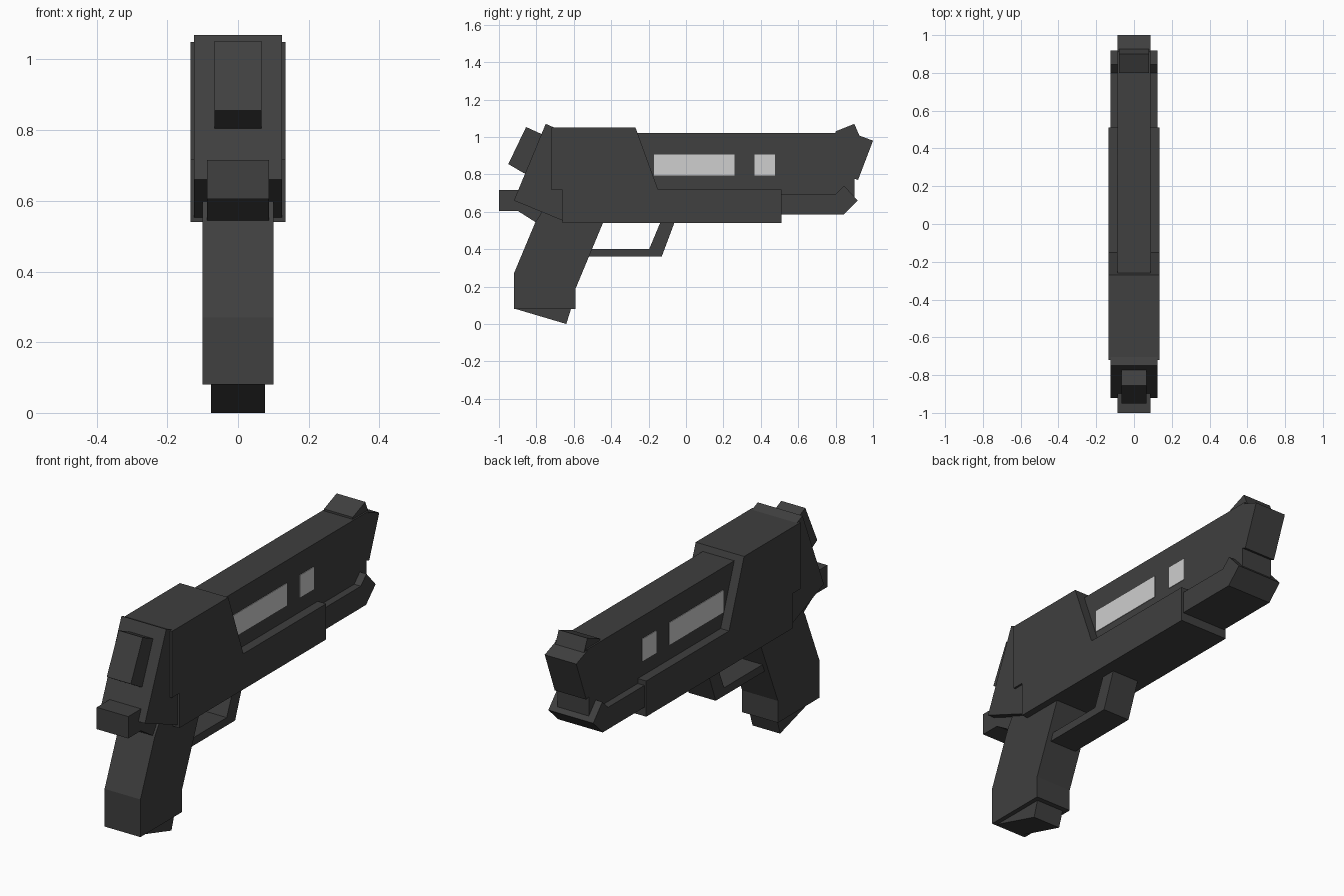
import bpy
import bmesh


def material(name, rgb):
    m = bpy.data.materials.new(name)
    m.diffuse_color = (*rgb, 1)
    return m


DARK = material("dark_grey", (0.05, 0.05, 0.05))
PALE = material("pale_grey", (0.62, 0.62, 0.62))


def extrude(name, profile, x0, x1, mat=DARK):
    """Extrude a (y, z) side profile across the width from x0 to x1."""
    bm = bmesh.new()
    face = bm.faces.new([bm.verts.new((x0, y, z)) for y, z in profile])
    out = bmesh.ops.extrude_face_region(bm, geom=[face])
    verts = [v for v in out["geom"] if isinstance(v, bmesh.types.BMVert)]
    bmesh.ops.translate(bm, vec=(x1 - x0, 0, 0), verts=verts)
    bmesh.ops.recalc_face_normals(bm, faces=bm.faces)
    mesh = bpy.data.meshes.new(name)
    bm.to_mesh(mesh)
    bm.free()
    mesh.materials.append(mat)
    obj = bpy.data.objects.new(name, mesh)
    bpy.context.collection.objects.link(obj)
    return obj


# Name, half width, side profile
parts = [
    # main shell, with the stepped lower rail
    ("body_shell", 0.135, [(-0.72, 1.05), (-0.27, 1.05), (-0.15, 0.72), (0.51, 0.72),
                           (0.51, 0.54), (-0.66, 0.54), (-0.66, 0.715), (-0.72, 0.715)]),
    # slanted block closing the back
    ("rear_block", 0.125, [(-0.75, 1.07), (-0.705, 1.05), (-0.60, 0.80),
                           (-0.64, 0.545), (-0.92, 0.66)]),
    # long narrow slide
    ("slide", 0.088, [(-0.30, 1.02), (0.915, 1.02), (0.90, 0.97), (0.90, 0.65), (-0.30, 0.65)]),
    # tilted muzzle block
    ("muzzle", 0.088, [(0.90, 1.015), (0.92, 1.01), (1.0, 0.98), (0.92, 0.77), (0.86, 0.79)]),
    ("front_sight", 0.08, [(0.80, 1.01), (0.80, 1.03), (0.90, 1.07), (0.93, 1.0)]),
    # chamfered nose under the slide
    ("lower_nose", 0.125, [(0.45, 0.695), (0.80, 0.695), (0.845, 0.74), (0.918, 0.66),
                           (0.842, 0.585), (0.45, 0.585)]),
    # small slanted plate on the back
    ("back_plate", 0.067, [(-0.855, 1.053), (-0.76, 1.01), (-0.82, 0.79), (-0.87, 0.808),
                           (-0.95, 0.855)]),
    ("tail_spur", 0.088, [(-1.0, 0.715), (-0.85, 0.715), (-0.72, 0.60), (-0.79, 0.535),
                          (-0.90, 0.605), (-1.0, 0.605)]),
    ("grip", 0.10, [(-0.77, 0.60), (-0.805, 0.545), (-0.92, 0.27), (-0.92, 0.08),
                    (-0.59, 0.08), (-0.59, 0.19), (-0.44, 0.55), (-0.44, 0.60)]),
    ("magazine_base", 0.077, [(-0.91, 0.08), (-0.85, 0.15), (-0.65, 0.15),
                              (-0.615, 0.08), (-0.64, 0.0)]),
    ("trigger_guard", 0.075, [(-0.56, 0.36), (-0.13, 0.36), (-0.055, 0.56), (-0.13, 0.56),
                              (-0.197, 0.40), (-0.56, 0.40)]),
]
for name, half, profile in parts:
    extrude(name, profile, -half, half)

# Pale window plates on both sides of the slide
for side, sign in (("right", 1), ("left", -1)):
    for label, y0, y1 in (("long", -0.17, 0.26), ("short", 0.365, 0.475)):
        rect = [(y0, 0.795), (y1, 0.795), (y1, 0.907), (y0, 0.907)]
        extrude(f"{label}_window_{side}", rect, sign * 0.086, sign * 0.091, PALE)
